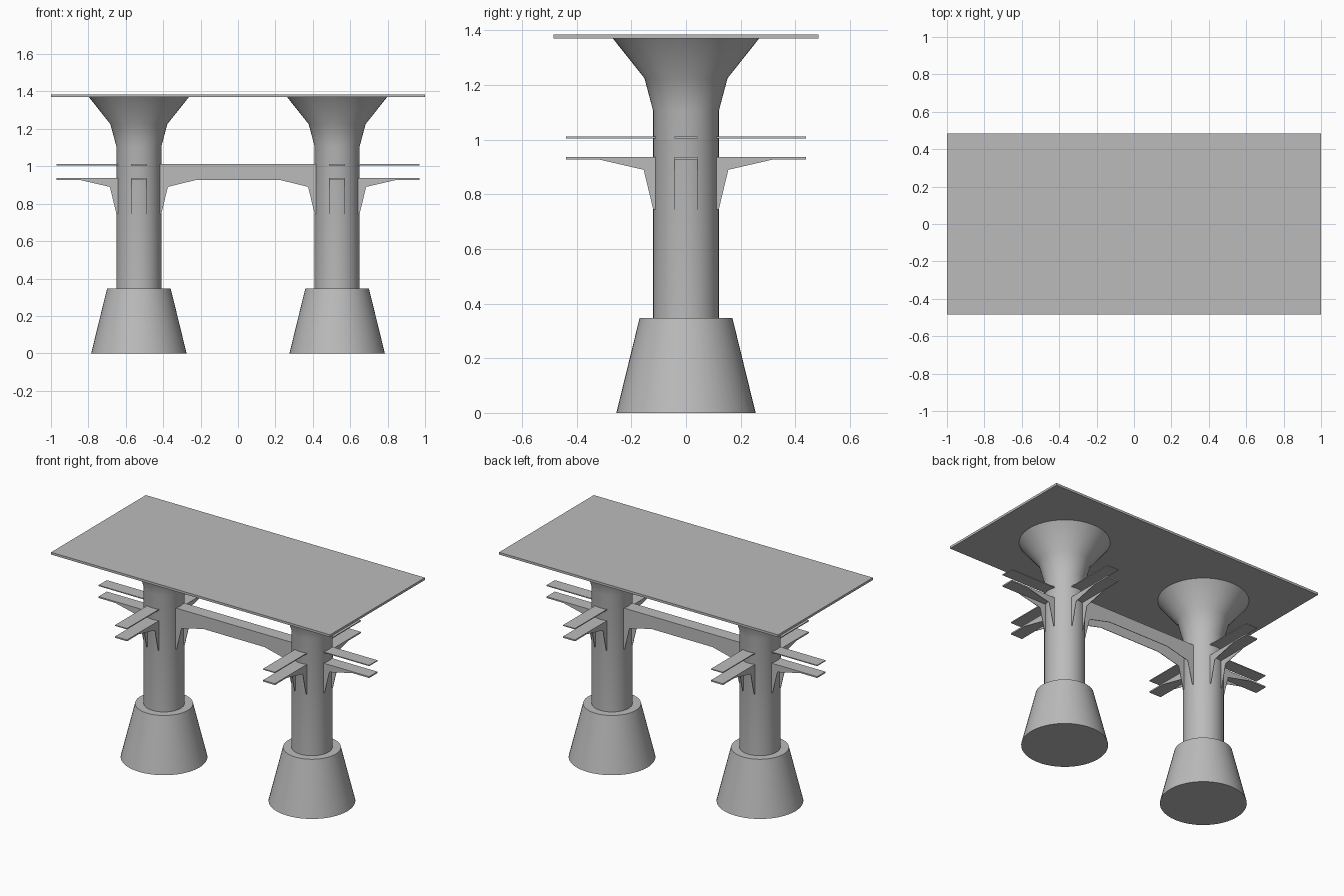
import bpy
import bmesh
import math
from mathutils import Matrix, Vector

cube = bpy.data.objects.get("Cube")
if cube:
    bpy.data.objects.remove(cube, do_unlink=True)

COLOUR = (0.5, 0.5, 0.5, 1.0)
concrete = bpy.data.materials.new("concrete_grey")
concrete.use_nodes = True
concrete.diffuse_color = COLOUR
concrete.node_tree.nodes["Principled BSDF"].inputs["Base Color"].default_value = COLOUR

PIER_X = 0.53      # pier distance from the middle
HALF_W = 0.0425    # half width of brackets and beam
SHEET = 0.003      # web thickness


def finish(name, bm, smooth=False):
    bmesh.ops.recalc_face_normals(bm, faces=bm.faces)
    mesh = bpy.data.meshes.new(name)
    bm.to_mesh(mesh)
    bm.free()
    mesh.materials.append(concrete)
    obj = bpy.data.objects.new(name, mesh)
    bpy.context.collection.objects.link(obj)
    if smooth:
        bpy.ops.object.select_all(action="DESELECT")
        obj.select_set(True)
        bpy.context.view_layer.objects.active = obj
        bpy.ops.object.shade_smooth_by_angle(angle=math.radians(30))
    return obj


def add_box(bm, lo, hi):
    lo, hi = Vector(lo), Vector(hi)
    size = hi - lo
    bmesh.ops.create_cube(bm, size=1, matrix=Matrix.Translation((lo + hi) / 2)
                          @ Matrix.Diagonal((*size, 1)))


def add_web(bm, outline, y):
    """Thin upright sheet with an outline in x and z."""
    face = bm.faces.new([bm.verts.new((x, y - SHEET / 2, z)) for x, z in outline])
    grown = bmesh.ops.extrude_face_region(bm, geom=[face])
    verts = [v for v in grown["geom"] if isinstance(v, bmesh.types.BMVert)]
    bmesh.ops.translate(bm, verts=verts, vec=(0, SHEET, 0))


def lathe(name, profile, x, segments=48):
    """Round solid from (radius, height) points."""
    bm = bmesh.new()
    rings = []
    for r, z in profile:
        ring = [bm.verts.new((x + r * math.cos(a), r * math.sin(a), z))
                for a in (math.tau * i / segments for i in range(segments))]
        rings.append(ring)
    for low, high in zip(rings, rings[1:]):
        for i in range(segments):
            j = (i + 1) % segments
            bm.faces.new((low[i], low[j], high[j], high[i]))
    bm.faces.new(rings[0][::-1])
    bm.faces.new(rings[-1])
    finish(name, bm, smooth=True)


def bracket(name, x, angle):
    """Lower shelf on two tapered webs, with a thin shelf above."""
    bm = bmesh.new()
    add_box(bm, (0.1, -HALF_W, 0.928), (0.44, HALF_W, 0.937))
    add_box(bm, (0.1, -HALF_W, 1.005), (0.44, HALF_W, 1.011))
    outline = [(0.1, 0.935), (0.32, 0.935), (0.32, 0.928),
               (0.155, 0.89), (0.12, 0.745), (0.1, 0.745)]
    for side in (-1, 1):
        add_web(bm, outline, side * (HALF_W - SHEET / 2))
    bm.transform(Matrix.Translation((x, 0, 0)) @ Matrix.Rotation(angle, 4, "Z"))
    finish(name, bm)


# Piers with footings and outward brackets
for side, label in ((-1, "right"), (1, "left")):
    x = side * PIER_X
    lathe(label + "_footing", [(0.255, 0), (0.17, 0.347)], x)
    lathe(label + "_column", [(0.12, 0.3), (0.12, 1.105), (0.152, 1.225), (0.268, 1.371)], x)
    bracket(label + "_front_bracket", x, -math.pi / 2)
    bracket(label + "_back_bracket", x, math.pi / 2)
    bracket(label + "_outer_bracket", x, 0 if side > 0 else math.pi)

    # Deck half
    bm = bmesh.new()
    add_box(bm, (min(0, side), -0.485, 1.37), (max(0, side), 0.485, 1.385))
    finish(label + "_deck", bm)

# Haunched channel beam between the piers
bm = bmesh.new()
half = [(0.22, 0.928), (0.375, 0.89), (0.41, 0.745), (0.43, 0.745), (0.43, 1.009)]
beam_outline = half + [(-x, z) for x, z in reversed(half)]
for side in (-1, 1):
    add_web(bm, beam_outline, side * (HALF_W - SHEET / 2))
add_box(bm, (-0.43, -HALF_W, 1.005), (0.43, HALF_W, 1.011))
finish("cross_beam", bm)
